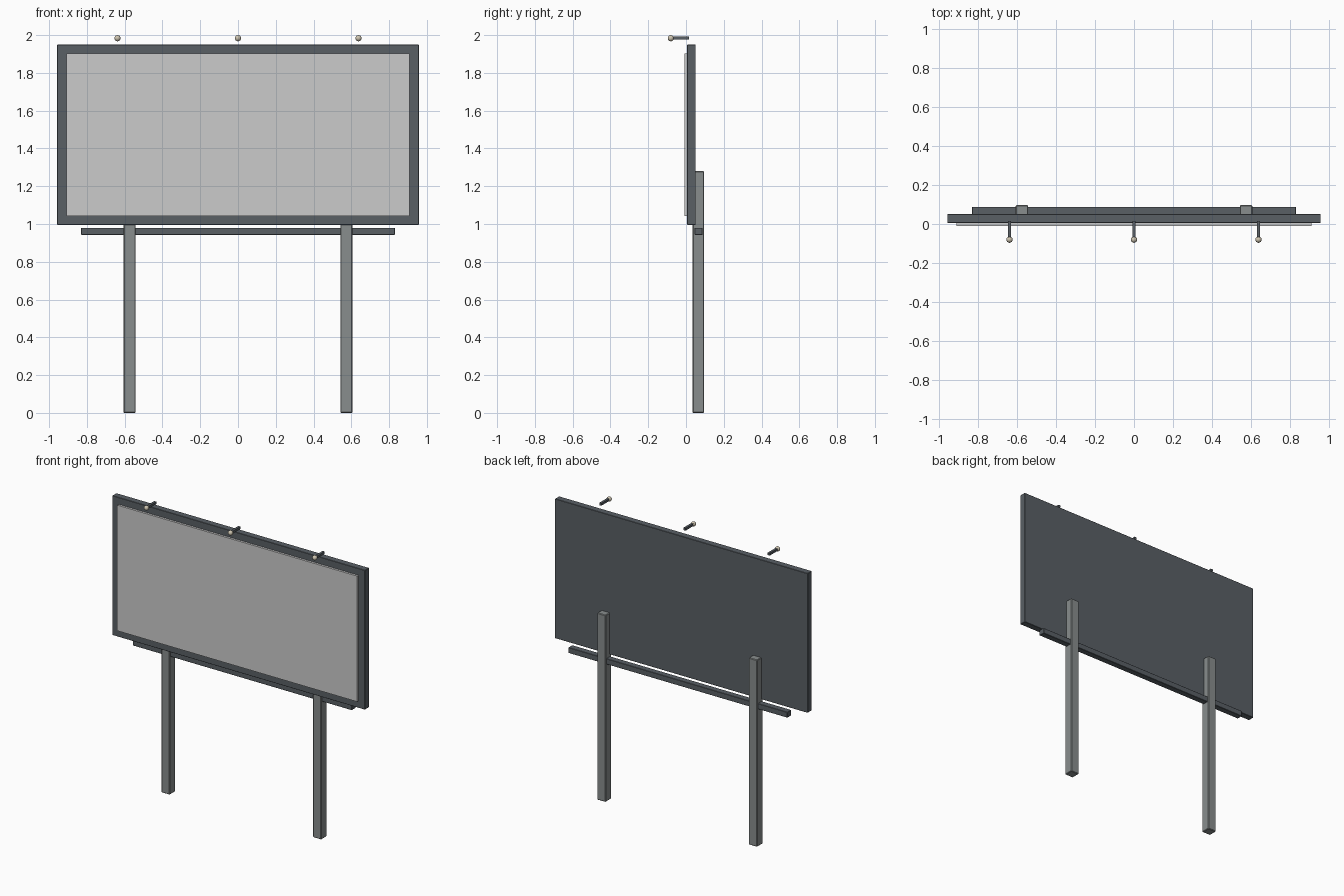
import bpy
from mathutils import Vector

if "Cube" in bpy.data.objects:
    bpy.data.objects.remove(bpy.data.objects["Cube"])


def material(name, rgb):
    m = bpy.data.materials.new(name)
    m.diffuse_color = (*rgb, 1)
    m.use_nodes = True
    m.node_tree.nodes["Principled BSDF"].inputs["Base Color"].default_value = m.diffuse_color
    return m


FRAME = material("dark_frame", (0.10, 0.115, 0.13))
STEEL = material("post_steel", (0.25, 0.27, 0.27))
LAMP = material("lamp_glow", (0.62, 0.56, 0.44))


def box(name, lo, hi, mat=None, bevel=0.0):
    lo, hi = Vector(lo), Vector(hi)
    bpy.ops.mesh.primitive_cube_add(size=1, location=(lo + hi) / 2)
    ob = bpy.context.object
    ob.name = name
    ob.scale = hi - lo
    bpy.ops.object.transform_apply(location=False, rotation=False, scale=True)
    if mat:
        ob.data.materials.append(mat)
    if bevel:
        b = ob.modifiers.new("edge_bevel", 'BEVEL')
        b.width, b.segments = bevel, 1
    return ob


# Board with raised display face
box("board", (-0.957, 0.006, 0.995), (0.957, 0.051, 1.95), FRAME, 0.002)
box("display_face", (-0.909, -0.009, 1.043), (0.909, 0.008, 1.903))

# Support posts behind the board
for side, s in (("left", -1), ("right", 1)):
    x = s * 0.574
    box(f"post_{side}", (x - 0.032, 0.035, 0), (x + 0.032, 0.0965, 1.28), STEEL, 0.004)

# Horizontal rail under the board
box("lower_rail", (-0.83, 0.046, 0.942), (0.83, 0.088, 0.98), FRAME, 0.002)

# Lamps on short arms above the board
for i, x in enumerate((-0.638, 0, 0.638)):
    box(f"lamp_arm_{i}", (x - 0.008, -0.08, 1.976), (x + 0.008, 0.016, 1.992), FRAME)
    bpy.ops.mesh.primitive_uv_sphere_add(segments=16, ring_count=8, radius=0.0165,
                                         location=(x, -0.08, 1.9835))
    lamp = bpy.context.object
    lamp.name = f"lamp_{i}"
    lamp.data.materials.append(LAMP)
    bpy.ops.object.shade_smooth_by_angle()
